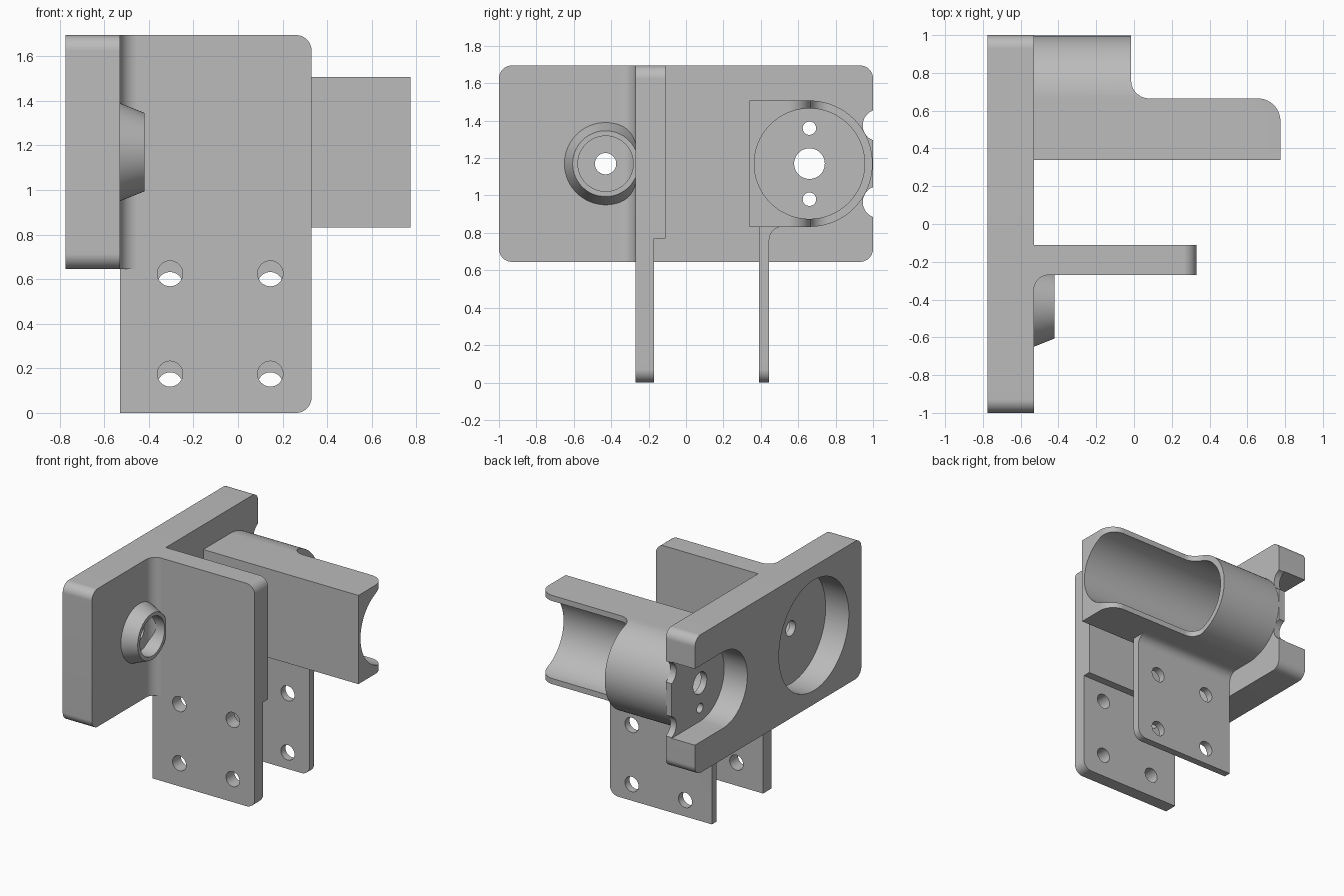
import bpy, bmesh, math
from mathutils import Vector

cube = bpy.data.objects.get("Cube")
if cube:
    bpy.data.objects.remove(cube, do_unlink=True)

grey = bpy.data.materials.new("plain grey")
grey.use_nodes = True
colour = (0.5, 0.5, 0.5, 1)
grey.diffuse_color = colour
grey.node_tree.nodes["Principled BSDF"].inputs["Base Color"].default_value = colour

AXES = {"X": lambda u, v, t: (t, u, v),
        "Y": lambda u, v, t: (u, t, v),
        "Z": lambda u, v, t: (u, v, t)}


def rounded(corners, steps=24):
    """Polygon whose corners may carry a radius as third value."""
    out = []
    for i, c in enumerate(corners):
        p = Vector(c[:2])
        if len(c) < 3:
            out.append(p)
            continue
        a = (Vector(corners[i - 1][:2]) - p).normalized()
        b = (Vector(corners[(i + 1) % len(corners)][:2]) - p).normalized()
        half = a.angle(b) / 2
        centre = p + (a + b).normalized() * c[2] / math.sin(half)
        start = p + a * c[2] / math.tan(half) - centre
        end = p + b * c[2] / math.tan(half) - centre
        sweep = math.pi - 2 * half
        for k in range(steps + 1):
            t = k / steps
            out.append(centre + (start * math.sin((1 - t) * sweep)
                                 + end * math.sin(t * sweep)) / math.sin(sweep))
    return out


def rect(u0, v0, u1, v1):
    return [(u0, v0), (u1, v0), (u1, v1), (u0, v1)]


def circle(u, v, r, n=96):
    return [(u + r * math.cos(k * math.tau / n), v + r * math.sin(k * math.tau / n))
            for k in range(n)]


def prism(name, axis, corners, t0, t1, grow=None):
    """Extrude a profile along an axis; grow = (centre, scale) tapers the far end."""
    pts = rounded(corners)
    far = pts
    if grow:
        mid = Vector(grow[0])
        far = [mid + (p - mid) * grow[1] for p in pts]
    bm = bmesh.new()
    put = AXES[axis]
    low = [bm.verts.new(put(p[0], p[1], t0)) for p in pts]
    top = [bm.verts.new(put(p[0], p[1], t1)) for p in far]
    bm.faces.new(low)
    bm.faces.new(top)
    for i in range(len(low)):
        bm.faces.new((low[i - 1], low[i], top[i], top[i - 1]))
    bmesh.ops.recalc_face_normals(bm, faces=bm.faces)
    mesh = bpy.data.meshes.new(name)
    bm.to_mesh(mesh)
    bm.free()
    obj = bpy.data.objects.new(name, mesh)
    bpy.context.collection.objects.link(obj)
    mesh.materials.append(grey)
    return obj


def combine(obj, operation, *tools):
    """Apply boolean tools one after another and remove them."""
    for tool in tools:
        mod = obj.modifiers.new("bool", "BOOLEAN")
        mod.operation, mod.object, mod.solver = operation, tool, "EXACT"
        bpy.context.view_layer.update()
        graph = bpy.context.evaluated_depsgraph_get()
        mesh = bpy.data.meshes.new_from_object(obj.evaluated_get(graph))
        obj.modifiers.clear()
        obj.data = mesh
        bpy.data.objects.remove(tool, do_unlink=True)
    return obj


def cutter(axis, corners, t0=-2, t1=2):
    return prism("cutter", axis, corners, t0, t1)


def bolt_holes(z_low):
    return [cutter("Y", circle(x, z, 0.057, 48))
            for x in (-0.305, 0.145) for z in (z_low, z_low + 0.45)]


BACK, FACE, END = -0.775, -0.53, 0.33      # plate back, plate face, flange end
ARM_Y, BOSS_Y, MID_Z = 0.66, -0.43, 1.17

# Mounting plate with a round pocket and an open-ended pocket behind
plate = prism("mounting_plate", "X",
              [c + (0.07,) for c in rect(-1, 0.645, 1, 1.695)], BACK, FACE)
combine(plate, "DIFFERENCE",
        cutter("X", circle(BOSS_Y, MID_Z, 0.42), -2, -0.58),
        cutter("X", [(0.37, 0.88, 0.289), (1.2, 0.88), (1.2, 1.46), (0.37, 1.46, 0.289)],
               -2, -0.58),
        cutter("X", circle(BOSS_Y, MID_Z, 0.057, 48)),
        cutter("X", circle(ARM_Y, MID_Z, 0.082, 48)),
        *[cutter("X", circle(ARM_Y, MID_Z + s * 0.19, 0.036, 32)) for s in (-1, 1)],
        *[cutter("X", circle(1.03, MID_Z + s * 0.205, 0.085)) for s in (-1, 1)])

# Tapered ring boss on the plate face
boss = prism("ring_boss", "X", circle(BOSS_Y, MID_Z, 0.22), FACE, -0.42,
             ((BOSS_Y, MID_Z), 0.8))
combine(boss, "DIFFERENCE", cutter("X", circle(BOSS_Y, MID_Z, 0.148)))

# Front flange, thicker above the step
front = prism("front_flange", "X",
              [(-0.27, 0), (-0.17, 0), (-0.17, 0.77), (-0.11, 0.77),
               (-0.11, 1.695), (-0.27, 1.695)], FACE, END + 0.1)
combine(front, "INTERSECT",
        cutter("Y", [(-1, 0), (END, 0, 0.07), (END, 1.695, 0.07), (-1, 1.695)]))
combine(front, "DIFFERENCE", *bolt_holes(0.175))

# Cove between front flange and plate
prism("flange_cove", "Z", [(FACE, -0.35), (FACE, -0.27, 0.08), (-0.45, -0.27),
                           (-0.45, -0.265), (-0.535, -0.265), (-0.535, -0.35)],
      0.645, 1.695)

# Arm: half-round tube, cut back to an open trough beyond the sleeve
arm = prism("tube_arm", "X", [(0.34, 0.8325), (0.9975, 0.8325, 0.337),
                              (0.9975, 1.5075, 0.337), (0.34, 1.5075)], -1, 1)
combine(arm, "INTERSECT",
        cutter("Z", [(FACE, 0.2), (0.775, 0.2), (0.775, 0.665, 0.12),
                     (-0.015, 0.665, 0.095), (-0.015, 1.2), (FACE, 1.2)]))
combine(arm, "DIFFERENCE", cutter("X", circle(ARM_Y, MID_Z, 0.295)))

# Rear flange hanging under the arm, coved into it
rear = prism("rear_flange", "X",
             [(0.39, 0), (0.445, 0), (0.445, 0.8325, 0.07), (0.56, 0.8325),
              (0.56, 0.845), (0.39, 0.845)], FACE, END + 0.1)
combine(rear, "INTERSECT", cutter("Y", [(-1, -0.0), (END, 0, 0.07), (END, 1), (-1, 1)]))
combine(rear, "DIFFERENCE", *bolt_holes(0.125))

# Smooth curved walls, keep edges crisp
for obj in bpy.context.selected_objects:
    obj.select_set(False)
for obj in bpy.context.collection.objects:
    if obj.type == "MESH" and obj.data.materials and obj.data.materials[0] == grey:
        obj.select_set(True)
        bpy.context.view_layer.objects.active = obj
bpy.ops.object.shade_smooth_by_angle(angle=math.radians(30))
